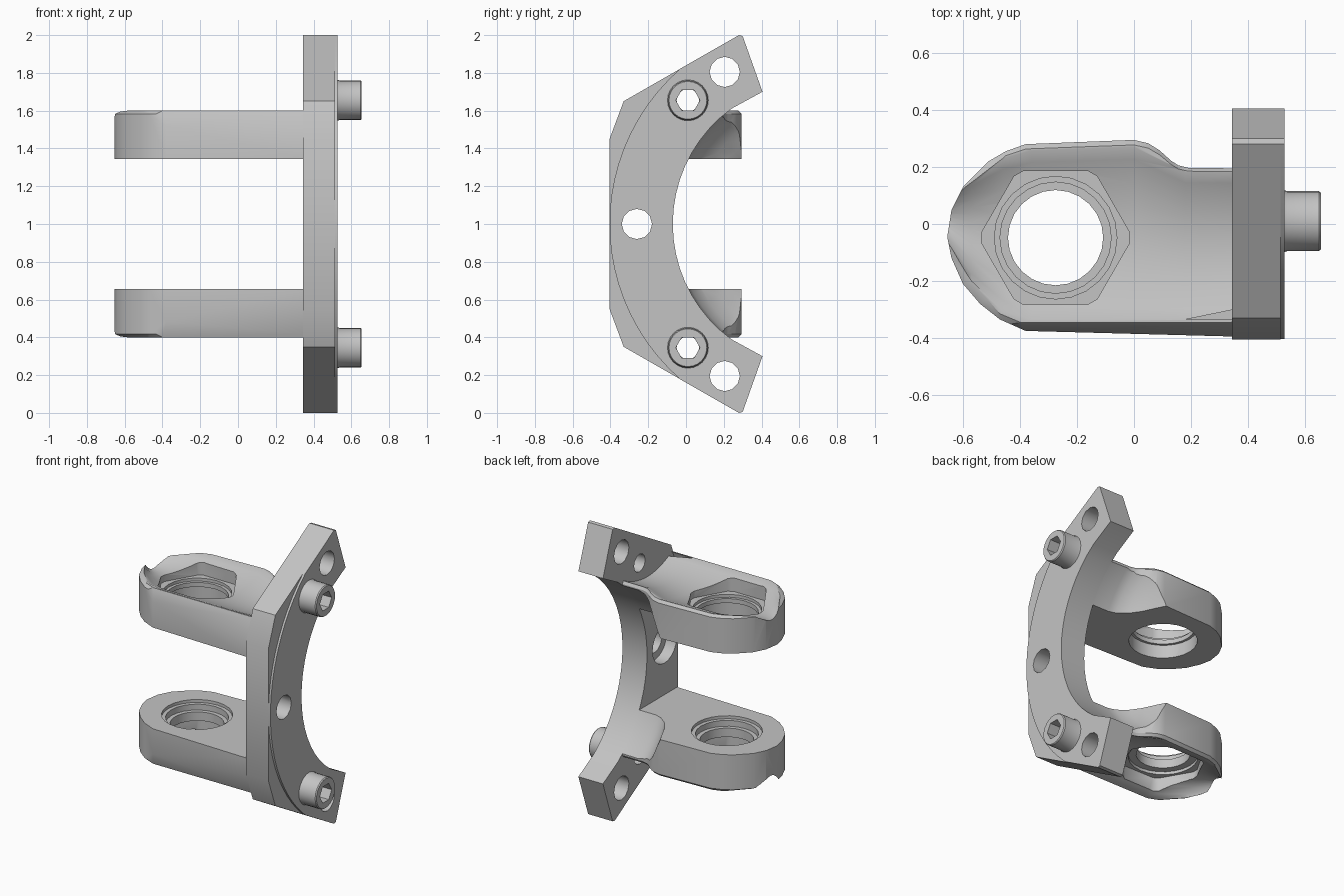
import bpy, bmesh, math
from math import sin, cos, pi, radians

old = bpy.data.objects.get("Cube")
if old:
    bpy.data.objects.remove(old, do_unlink=True)

steel = bpy.data.materials.new("grey_steel")
steel.use_nodes = True
GREY = (0.55, 0.55, 0.55, 1)
steel.diffuse_color = GREY
steel.node_tree.nodes["Principled BSDF"].inputs["Base Color"].default_value = GREY

MID = 1.0          # every part is built around the symmetry plane z = 1
AXIS_Y = 0.685     # axis of the curved flange
R_IN, R_OUT = 0.755, 1.09
X0, X1, X2 = 0.343, 0.513, 0.528   # flange back, step and front face


def loft(name, rings):
    """Closed solid through rings of equal point count."""
    bm = bmesh.new()
    vs = [[bm.verts.new(p) for p in ring] for ring in rings]
    n = len(vs[0])
    for a, b in zip(vs, vs[1:]):
        for i in range(n):
            j = (i + 1) % n
            bm.faces.new((a[i], a[j], b[j], b[i]))
    bm.faces.new(vs[0])
    bm.faces.new(vs[-1])
    bmesh.ops.recalc_face_normals(bm, faces=bm.faces)
    me = bpy.data.meshes.new(name)
    bm.to_mesh(me)
    bm.free()
    me.materials.append(steel)
    ob = bpy.data.objects.new(name, me)
    ob.location.z = MID
    bpy.context.collection.objects.link(ob)
    return ob


def along_x(name, pts, lo, hi):
    return loft(name, [[(x, y, z) for y, z in pts] for x in (lo, hi)])


def along_z(name, pts, lo, hi):
    return loft(name, [[(x, y, z) for x, y in pts] for z in (lo, hi)])


def circle(c, r, n):
    return [(c[0] + r * cos(2 * pi * i / n), c[1] + r * sin(2 * pi * i / n)) for i in range(n)]


def clip_corners(pts, f):
    """Replace each corner by two points a fraction f along its edges."""
    out = []
    for i, p in enumerate(pts):
        for q in (pts[i - 1], pts[(i + 1) % len(pts)]):
            out.append(tuple(a + (b - a) * f for a, b in zip(p, q)))
    return out


def bake(ob):
    dg = bpy.context.evaluated_depsgraph_get()
    me = bpy.data.meshes.new_from_object(ob.evaluated_get(dg))
    ob.modifiers.clear()
    ob.data = me


def cut(ob, cutters):
    for c in cutters:
        c.hide_render = True
        m = ob.modifiers.new("cut", 'BOOLEAN')
        m.operation, m.solver, m.object = 'DIFFERENCE', 'EXACT', c
    bpy.context.view_layer.update()
    bake(ob)
    for c in cutters:
        bpy.data.objects.remove(c, do_unlink=True)


def mirror_z(ob):
    m = ob.modifiers.new("mirror", 'MIRROR')
    m.use_axis = (False, False, True)
    bpy.context.view_layer.update()
    bake(ob)


def smooth(ob, angle=32):
    bpy.ops.object.select_all(action='DESELECT')
    ob.select_set(True)
    bpy.context.view_layer.objects.active = ob
    bpy.ops.object.shade_smooth_by_angle(angle=radians(angle))


def arc(r, a0, a1, n):
    """Points (y, z) on a circle about the flange axis."""
    angles = [radians(a0 + (a1 - a0) * i / n) for i in range(n + 1)]
    return [(AXIS_Y - r * cos(a), r * sin(a)) for a in angles]


# Curved flange: thick plate plus a thin raised face with a round outer edge
end = [(0.28, 1.0), (0.30, 0.995), (0.405, 0.70)]
inner = arc(R_IN, 54, -54, 18)


def flange_profile(outer):
    upper = outer + end
    return upper + inner + [(y, -z) for y, z in reversed(upper)]


def flange_holes():
    cs = [along_x("hole", circle((-0.26, 0), 0.08, 12), 0.2, 0.7)]
    for s in (1, -1):
        cs.append(along_x("hole", circle((0.205, 0.805 * s), 0.08, 12), 0.2, 0.7))
        cs.append(along_x("hole", circle((0.01, 0.655 * s), 0.06, 12), 0.2, 0.7))
    return cs


plate = along_x("flange_plate", flange_profile([(-0.405, 0.45), (-0.33, 0.65)]), X0, X1)
cut(plate, flange_holes() + [along_x("recess", circle((-0.26, 0), 0.13, 20), 0.2, 0.42)])
smooth(plate)

face = along_x("flange_face", flange_profile(arc(R_OUT, 3, 49, 10)), X1, X2)
cut(face, flange_holes())
smooth(face)

# Arm outline seen from above, with a narrow neck at the flange
BORE = (-0.275, -0.048)
outline = [(0.36, -0.395), (-0.38, -0.375), (-0.47, -0.335), (-0.54, -0.28), (-0.60, -0.21),
           (-0.64, -0.12), (-0.655, -0.045), (-0.64, 0.05), (-0.60, 0.13), (-0.51, 0.22),
           (-0.45, 0.255), (-0.38, 0.28), (0.0, 0.295), (0.05, 0.283), (0.09, 0.258),
           (0.13, 0.222), (0.155, 0.206), (0.19, 0.197), (0.36, 0.195)]
BOTTOM, TOP = 0.345, 0.60
rim = [(x + (0.025 if x < -0.5 else 0), y * 0.94) for x, y in outline]
arm = loft("clevis_arms", [[(x, y, z) for x, y in pts] for pts, z in
                           ((outline, BOTTOM), (outline, TOP - 0.017), (rim, TOP))])

# Sloping front shoulder of the arm
bm = bmesh.new()
bm.from_mesh(arm.data)
bmesh.ops.bisect_plane(bm, geom=bm.verts[:] + bm.edges[:] + bm.faces[:],
                       plane_co=(0, -0.40, 0.45), plane_no=(0, -0.15, 0.055),
                       clear_outer=True)
bmesh.ops.holes_fill(bm, edges=[e for e in bm.edges if e.is_boundary])
bmesh.ops.recalc_face_normals(bm, faces=bm.faces)
bm.to_mesh(arm.data)
bm.free()

# Neck cutter: the flange's inner curve, flaring out into the arm
flare = [(0.6, R_IN), (0.22, R_IN), (0.17, 0.742), (0.11, 0.70), (0.06, 0.64),
         (0.02, 0.57), (-0.01, 0.525), (-0.04, 0.49)]
neck = loft("neck_cutter", [[(x, y, z) for y, z in circle((AXIS_Y, 0), r, 60)] for x, r in flare])

# Trough cutter: shallow channel that narrows at the tip
stations = [(-0.70, -0.06, 0.09), (-0.65, -0.08, 0.10), (-0.57, -0.20, 0.16),
            (-0.46, -0.305, 0.23), (-0.36, -0.335, 0.258), (0.0, -0.335, 0.27),
            (0.18, -0.335, 0.182), (0.5, -0.335, 0.18)]
rings = []
for x, lo, hi in stations:
    ring = [(x, lo, 0.8)]
    for i in range(15):
        t = -1 + i / 7
        ring.append((x, (lo + hi) / 2 + t * (hi - lo) / 2, TOP - 0.07 * (1 - t * t)))
    rings.append(ring + [(x, hi, 0.8)])
trough = loft("trough_cutter", rings)
for c in (neck, trough):
    cut(arm, [c])
mirror_z(arm)

# Hexagonal pockets with clipped corners; the upper bore is wider than the lower
SEAT = 0.485
hexagon = clip_corners(circle(BORE, 0.27, 6), 0.08)
upper_steps = ((0.195, 0.2, 0.8), (0.212, 0.2, BOTTOM + 0.09))
lower_steps = ((0.167, 0.2, 0.8), (0.22, 0.2, BOTTOM + 0.02), (0.195, 0.2, BOTTOM + 0.06))
for s, steps in ((1, upper_steps), (-1, lower_steps)):
    cut(arm, [along_z("hex_pocket", hexagon, s * SEAT, s * 0.8)])
    for r, lo, hi in steps + ((0.215, SEAT - 0.02, 0.8),):
        cut(arm, [along_z("bore", circle(BORE, r, 24), s * lo, s * hi)])
smooth(arm)

# Hollow socket-head bolts
BOLT = (0.01, 0.655)
bolt = loft("socket_bolts", [[(x, y, z) for y, z in circle(BOLT, r, 24)]
                             for x, r in ((X2 - 0.005, 0.11), (0.538, 0.105),
                                          (0.648, 0.105), (0.655, 0.1))])
cut(bolt, [along_x("socket", circle(BOLT, 0.064, 6), 0.4, 0.8)])
mirror_z(bolt)
smooth(bolt)
